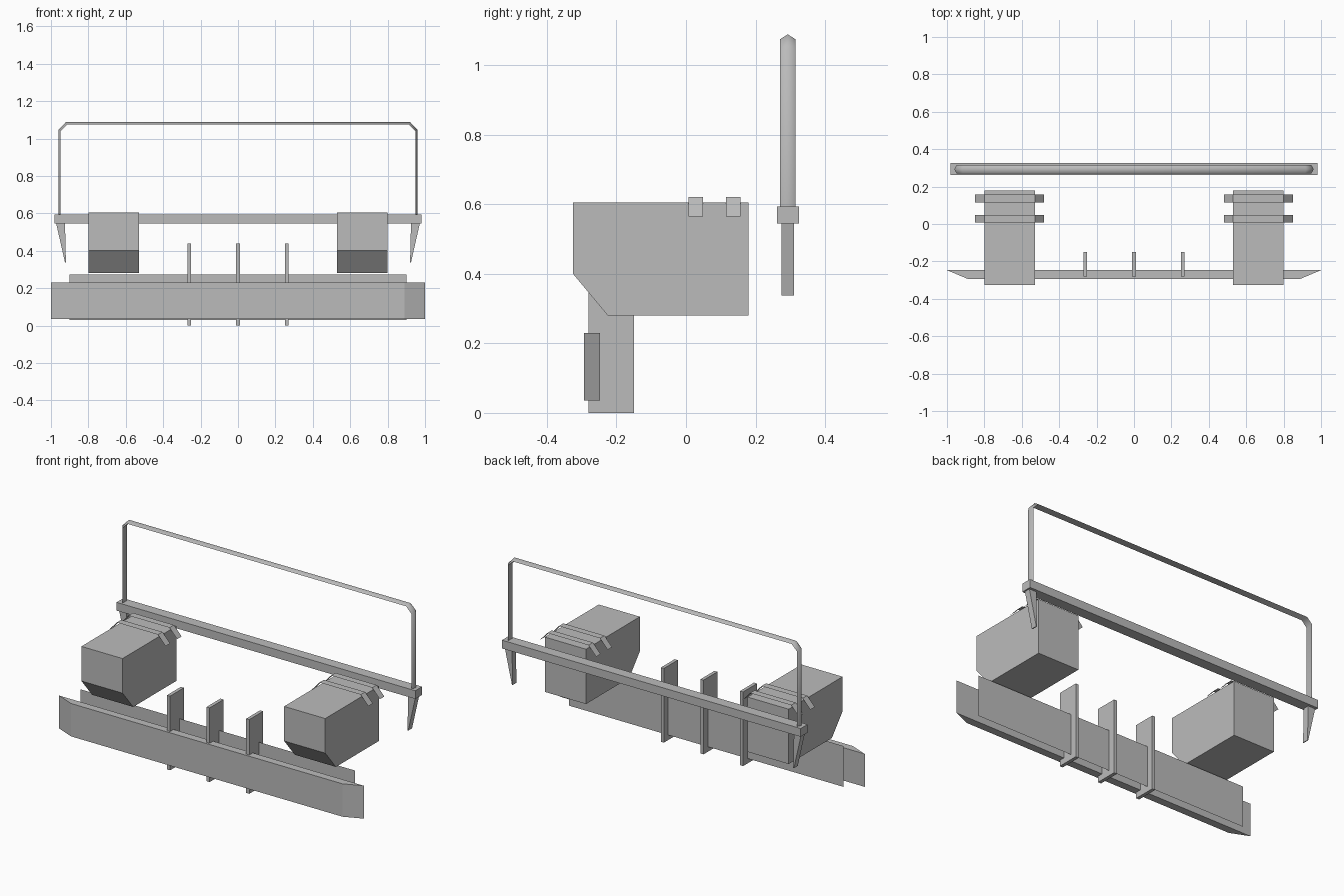
import bpy, bmesh
from mathutils import Vector

cube = bpy.data.objects.get("Cube")
if cube:
    bpy.data.objects.remove(cube, do_unlink=True)

GREY = (0.5, 0.5, 0.5, 1)
grey = bpy.data.materials.new("plain_grey")
grey.use_nodes = True
grey.diffuse_color = GREY
grey.node_tree.nodes["Principled BSDF"].inputs["Base Color"].default_value = GREY


def finish(name, bm):
    bmesh.ops.recalc_face_normals(bm, faces=bm.faces)
    mesh = bpy.data.meshes.new(name)
    bm.to_mesh(mesh)
    bm.free()
    mesh.materials.append(grey)
    obj = bpy.data.objects.new(name, mesh)
    bpy.context.collection.objects.link(obj)
    return obj


def prism(name, profile, axis, low, high, solid=True):
    """Extrude a 2D profile along an axis; an open profile makes a thin sheet."""
    bm = bmesh.new()

    def ring(depth):
        verts = []
        for p in profile:
            co = list(p)
            co.insert(axis, depth)
            verts.append(bm.verts.new(co))
        return verts

    a, b = ring(low), ring(high)
    n = len(profile)
    for i in range(n if solid else n - 1):
        j = (i + 1) % n
        bm.faces.new((a[i], a[j], b[j], b[i]))
    if solid:
        bm.faces.new(a)
        bm.faces.new(b)
    return finish(name, bm)


def box(name, x0, x1, y0, y1, z0, z1):
    return prism(name, [(x0, y0), (x1, y0), (x1, y1), (x0, y1)], 2, z0, z1)


# Front bumper with swept-back ends
prism("bumper", [(-1, -0.247), (-0.89, -0.293), (0.89, -0.293), (1, -0.247)],
      2, 0.035, 0.23)

# Thin backing sheet behind the bumper
prism("backing_sheet", [(-0.9, -0.19), (0.9, -0.19)], 2, 0.03, 0.272, solid=False)

# Upright ribs
for label, x in (("right", -0.26), ("middle", 0), ("left", 0.26)):
    box(label + "_rib", x - 0.01, x + 0.01, -0.28, -0.15, 0, 0.44)

# Parts repeated on both sides
for label, s in (("right", -1), ("left", 1)):
    # Case with a chamfered lower front edge
    case = [(-0.325, 0.605), (-0.325, 0.4), (-0.225, 0.28), (0.18, 0.28), (0.18, 0.605)]
    prism(label + "_case", case, 0, *sorted((s * 0.53, s * 0.8)))

    # Folded straps over the case
    strap = [(s * x, z) for x, z in ((0.48, 0.565), (0.53, 0.62), (0.8, 0.62), (0.85, 0.565))]
    for place, y in (("front", 0.028), ("rear", 0.136)):
        prism(f"{label}_{place}_strap", strap, 1, y - 0.021, y + 0.021, solid=False)

    # Tapered spike under the rail
    spike = [(s * 0.973, 0.55), (s * 0.925, 0.55), (s * 0.92, 0.338), (s * 0.925, 0.338)]
    prism(label + "_spike", spike, 1, 0.274, 0.31)

# Rear cross rail
box("rear_rail", -0.98, 0.98, 0.262, 0.325, 0.545, 0.594)

# Hoop swept from a triangular section with its ridge facing outward
outer = [(-0.961, 0.59), (-0.961, 1.045), (-0.92, 1.088)]
inner = [(-0.948, 0.59), (-0.948, 1.04), (-0.914, 1.074)]
outer += [(-x, z) for x, z in reversed(outer)]
inner += [(-x, z) for x, z in reversed(inner)]
bm = bmesh.new()
rings = []
for (ox, oz), (ix, iz) in zip(outer, inner):
    points = (Vector((ix, 0.27, iz)), Vector((ox, 0.2925, oz)), Vector((ix, 0.315, iz)))
    rings.append([bm.verts.new(p) for p in points])
for a, b in zip(rings, rings[1:]):
    for i in range(3):
        j = (i + 1) % 3
        bm.faces.new((a[i], a[j], b[j], b[i]))
bm.faces.new(rings[0])
bm.faces.new(rings[-1])
hoop = finish("hoop", bm)
bpy.ops.object.select_all(action="DESELECT")
hoop.select_set(True)
bpy.context.view_layer.objects.active = hoop
bpy.ops.object.shade_smooth_by_angle(angle=1.2)
